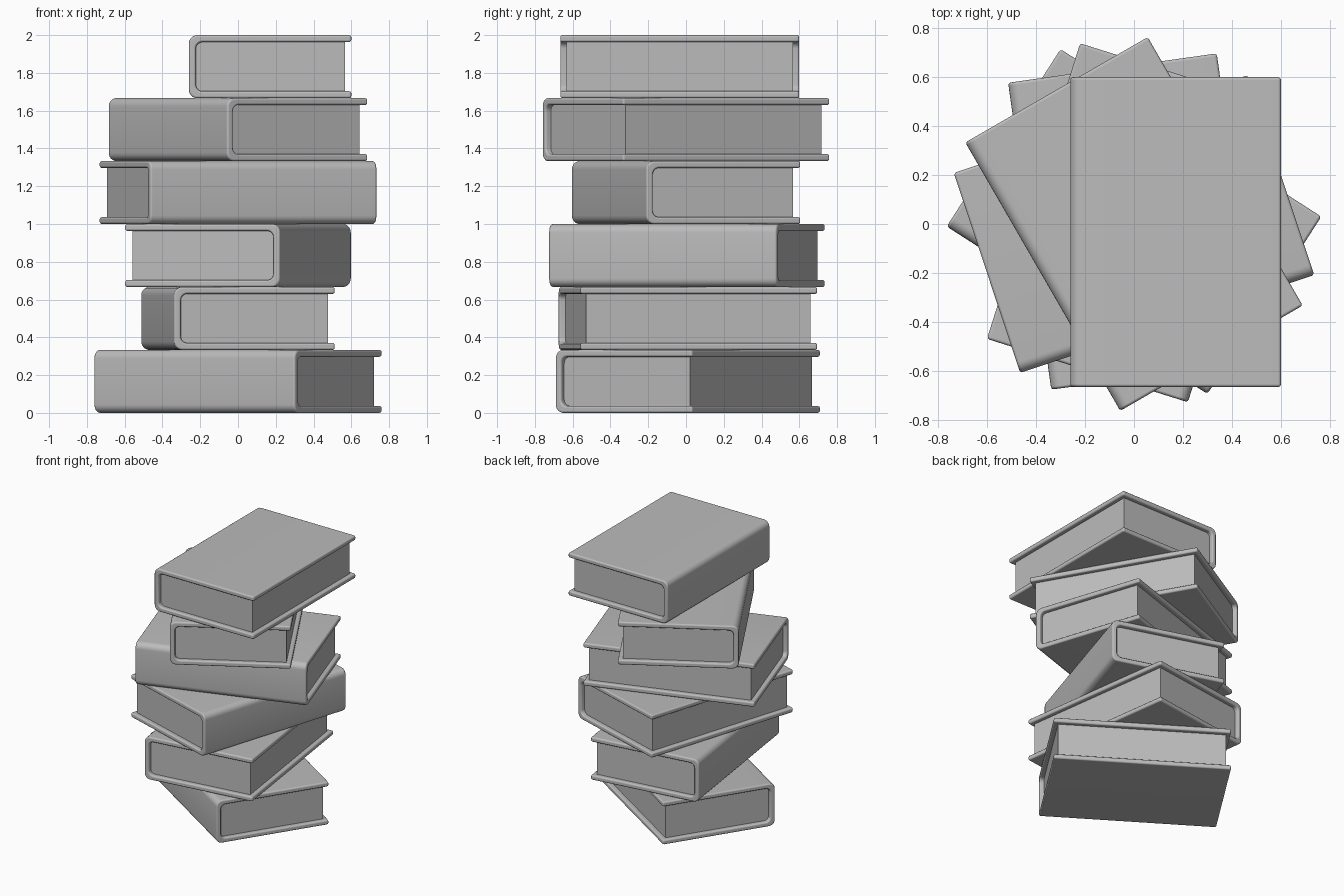
import bpy
import bmesh
import math

cube = bpy.data.objects.get("Cube")
if cube:
    bpy.data.objects.remove(cube)

WIDTH, LENGTH, HEIGHT = 0.86, 1.265, 0.334
BOARD = 0.037          # cover thickness
INSET = 0.033          # how far the pages sit inside the cover
RIM = 0.012            # rounding of the cover edges

grey = bpy.data.materials.new("plain_grey")
grey.use_nodes = True
COLOUR = (0.5, 0.5, 0.5, 1)
grey.diffuse_color = COLOUR
grey.node_tree.nodes["Principled BSDF"].inputs["Base Color"].default_value = COLOUR


def rounded_spine(left, right, low, high, radius, steps=6):
    """Outline from the lower fore edge, round the spine, to the upper fore edge."""
    points = [(right, low)]
    for centre_z, start in ((low + radius, 270), (high - radius, 180)):
        for i in range(steps + 1):
            a = math.radians(start - 90 * i / steps)
            points.append((left + radius + radius * math.cos(a),
                           centre_z + radius * math.sin(a)))
    return points + [(right, high)]


def extrude_profile(name, points, length):
    """Extrude an x-z outline along y."""
    bm = bmesh.new()
    face = bm.faces.new([bm.verts.new((x, -length / 2, z)) for x, z in points])
    result = bmesh.ops.extrude_face_region(bm, geom=[face])
    moved = [v for v in result["geom"] if isinstance(v, bmesh.types.BMVert)]
    bmesh.ops.translate(bm, verts=moved, vec=(0, length, 0))
    bmesh.ops.recalc_face_normals(bm, faces=bm.faces)
    mesh = bpy.data.meshes.new(name)
    bm.to_mesh(mesh)
    bm.free()
    mesh.materials.append(grey)
    obj = bpy.data.objects.new(name, mesh)
    bpy.context.collection.objects.link(obj)
    bpy.ops.object.select_all(action="DESELECT")
    obj.select_set(True)
    bpy.context.view_layer.objects.active = obj
    bpy.ops.object.shade_smooth_by_angle(angle=math.radians(35))
    return obj


def make_book(name, x, y, z, turn):
    half = WIDTH / 2
    inner = rounded_spine(-half + BOARD, half, BOARD, HEIGHT - BOARD, 0.035)
    outer = rounded_spine(-half, half, 0, HEIGHT, 0.045)

    # C-shaped cover with softened rims
    cover = extrude_profile(name + "_cover", outer + inner[::-1], LENGTH)
    bevel = cover.modifiers.new("soft_rims", "BEVEL")
    bevel.width = RIM
    bevel.segments = 3
    bevel.limit_method = "ANGLE"
    bevel.angle_limit = math.radians(40)
    bevel.harden_normals = True

    # Page block filling the cover
    block = rounded_spine(-half + BOARD, half - INSET,
                          BOARD, HEIGHT - BOARD, 0.035)
    pages = extrude_profile(name + "_pages", block, LENGTH - 2 * INSET)

    for part in (cover, pages):
        part.location = (x, y, z)
        part.rotation_euler.z = math.radians(turn)


# Stack from the bottom up: name, x, y, turn
books = [
    ("bottom_book", 0, 0.01, 57.3),
    ("second_book", 0, 0.01, 8),
    ("third_book", 0, 0.005, 162.5),
    ("fourth_book", 0, 0, 108.4),
    ("fifth_book", 0, 0, 30),
    ("top_book", 0.17, -0.033, 0),
]
step = (2 - HEIGHT) / (len(books) - 1)
for level, (name, x, y, turn) in enumerate(books):
    make_book(name, x, y, level * step, turn)
